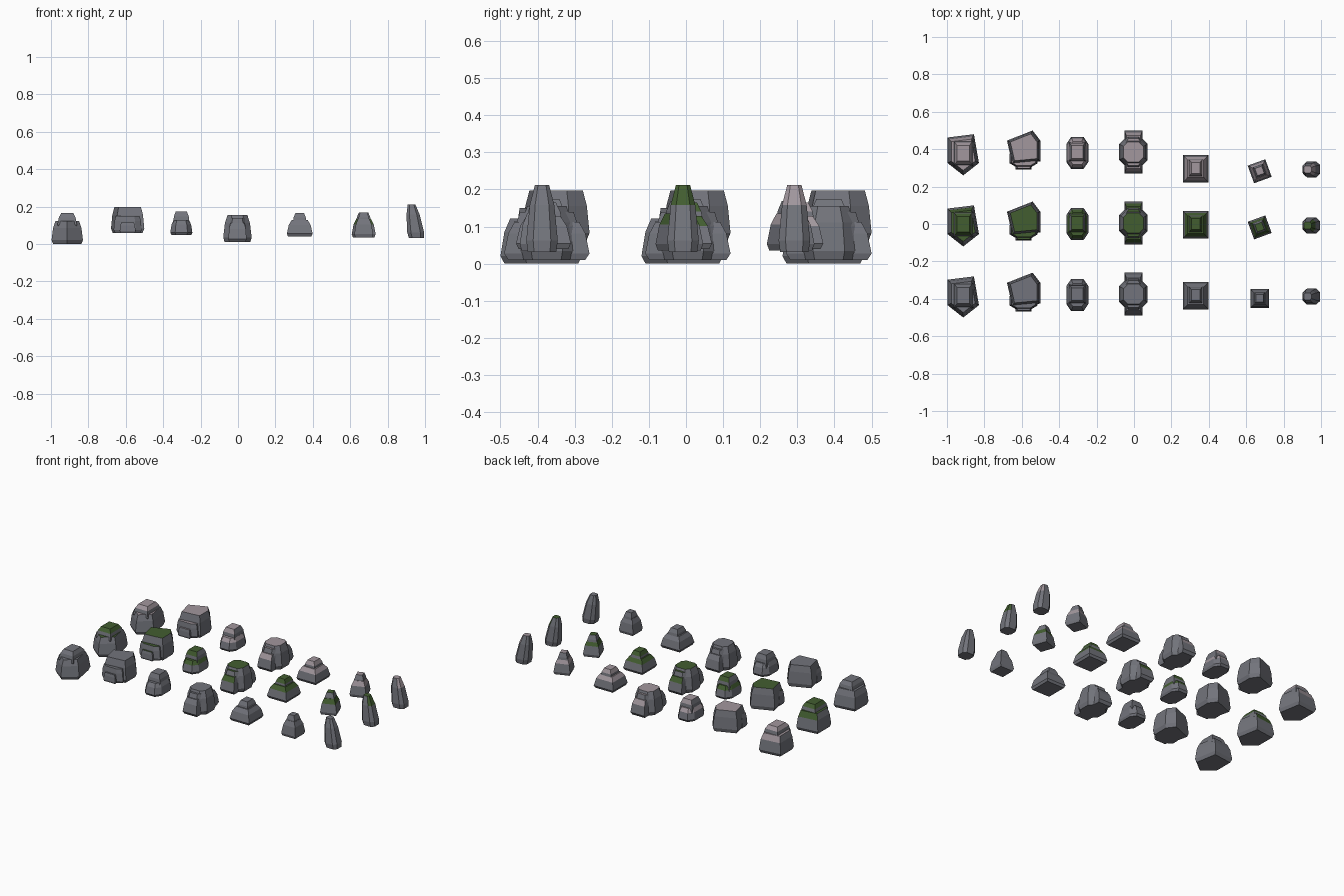
import bpy, bmesh, math
from mathutils import Matrix

if "Cube" in bpy.data.objects:
    bpy.data.objects.remove(bpy.data.objects["Cube"])


def material(name, rgb):
    m = bpy.data.materials.new(name)
    m.diffuse_color = (*rgb, 1)
    m.use_nodes = True
    m.node_tree.nodes["Principled BSDF"].inputs["Base Color"].default_value = m.diffuse_color
    return m


STONE = material("stone", (0.17, 0.175, 0.2))
MOSS = material("moss", (0.055, 0.11, 0.03))
PALE = material("pale_top", (0.36, 0.31, 0.34))
ROWS = [("plain", None), ("mossy", MOSS), ("pale", PALE)]


def outline(shape):
    # unit footprint, -0.5 to 0.5: plain box, cut corners, or pointed at front or back
    h = 0.5
    if shape == "box":
        return [(-h, -h), (h, -h), (h, h), (-h, h)]
    if shape == "cut":
        c = 0.28
        return [(-c, -h), (c, -h), (h, -c), (h, c), (c, h), (-c, h), (-h, c), (-h, -c)]
    nose = [(0, -h), (h, -0.2), (0.34, h), (-h, 0.42), (-h, -0.2)]
    if shape == "nose_back":
        return [(-x, -y) for x, y in nose[1:]] + [(0.27, h)]
    return nose


def block(shape, w, d, y, z0, z1, taper, lean=0.0):
    # rough-hewn block: narrow foot, full belly, sloped shoulder, small crown
    return dict(shape=shape, w=w, d=d, y=y, z0=z0, z1=z1, taper=taper, lean=lean)


def add_block(bm, shape, w, d, y, z0, z1, taper, lean):
    shoulder = 0.6 + 0.4 * taper
    rings = []
    for t, s in ((0, 0.9), (0.17, 1), (0.7, shoulder), (1, taper)):
        rings.append([bm.verts.new((px * w * s + lean * t, y + py * d * s,
                                    z0 + t * (z1 - z0)))
                      for px, py in outline(shape)])
    n = len(rings[0])
    for a, b in zip(rings, rings[1:]):
        for i in range(n):
            j = (i + 1) % n
            bm.faces.new((a[i], a[j], b[j], b[i]))
    bm.faces.new(rings[0][::-1])
    bm.faces.new(rings[-1])


def rock_column(name, x, y, gap, blocks, turn=0):
    # the same rock three times: bare in front, mossy in the middle, pale at the back
    for i, (kind, top) in enumerate(ROWS):
        bm = bmesh.new()
        for b in blocks:
            add_block(bm, **b)
        bmesh.ops.recalc_face_normals(bm, faces=bm.faces)
        angle = math.radians(turn if i else 0)
        place = y + (0, 0.38, 0.38 + gap)[i]
        bm.transform(Matrix.Translation((x, place, 0)) @ Matrix.Rotation(angle, 4, 'Z'))
        bm.normal_update()
        me = bpy.data.meshes.new(f"{kind}_{name}")
        me.materials.append(STONE)
        if top:
            me.materials.append(top)
            for f in bm.faces:
                f.material_index = int(f.normal.z > 0.35)
        bm.to_mesh(me)
        bm.free()
        bpy.context.collection.objects.link(bpy.data.objects.new(me.name, me))


WIDE, NARROW = 0.38, 0.30

# broad boulder with a smaller block on top
rock_column("broad_boulder", -0.913, -0.39, WIDE, [
    block("nose_front", 0.168, 0.22, 0, 0, 0.122, 0.76),
    block("box", 0.105, 0.135, 0.008, 0.09, 0.165, 0.62)])

# high block, pointed at the back, with ledges at the front
rock_column("stepped_boulder", -0.59, -0.38, WIDE, [
    block("nose_back", 0.178, 0.18, 0.03, 0.06, 0.197, 0.8),
    block("cut", 0.15, 0.09, -0.03, 0.06, 0.15, 0.85),
    block("box", 0.085, 0.06, -0.058, 0.06, 0.115, 0.8)])

# wedge with a low foot and a peak
rock_column("wedge_boulder", -0.303, -0.38, WIDE, [
    block("cut", 0.118, 0.172, 0, 0.048, 0.127, 0.72),
    block("box", 0.092, 0.105, 0.005, 0.085, 0.174, 0.65)])

# round boulder with a deep step front and back
rock_column("tall_boulder", -0.003, -0.375, WIDE, [
    block("cut", 0.152, 0.152, 0, 0.01, 0.155, 0.7),
    block("cut", 0.12, 0.185, 0, 0.01, 0.14, 0.78),
    block("box", 0.098, 0.23, 0, 0.01, 0.112, 0.76)])

# low pyramid rock
rock_column("low_boulder", 0.33, -0.384, NARROW, [
    block("box", 0.138, 0.148, 0, 0.04, 0.128, 0.62),
    block("box", 0.078, 0.098, 0.004, 0.085, 0.165, 0.6)])

# small rock, turned in the two rear rows
rock_column("small_rock", 0.672, -0.398, NARROW, [
    block("box", 0.1, 0.1, 0, 0.036, 0.135, 0.6),
    block("box", 0.066, 0.07, 0.002, 0.08, 0.169, 0.58)], turn=20)

# leaning standing stone
rock_column("standing_stone", 0.954, -0.388, NARROW, [
    block("cut", 0.09, 0.085, 0, 0.032, 0.212, 0.45, lean=-0.026)])
